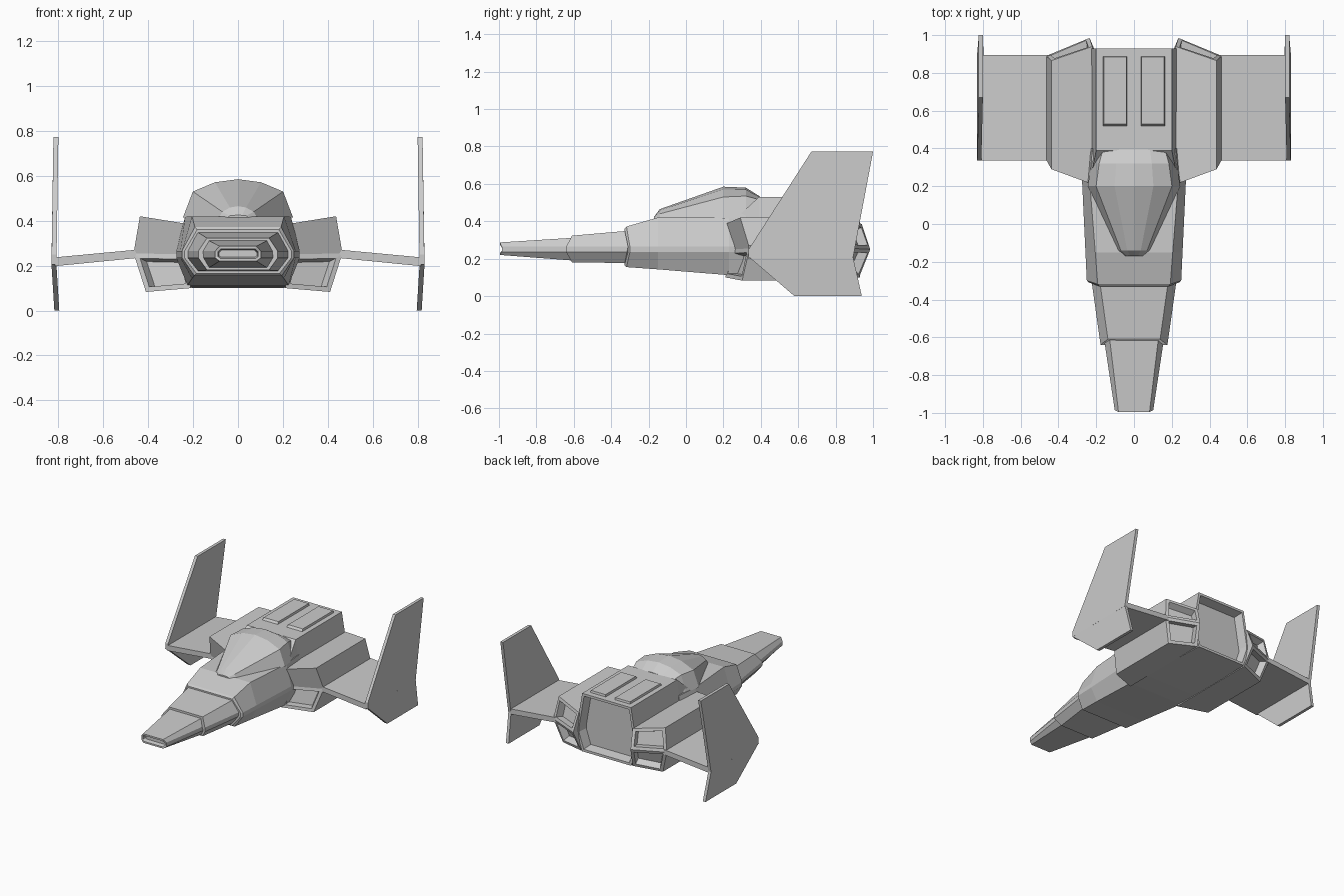
import bpy, bmesh
from mathutils import Vector

if "Cube" in bpy.data.objects:
    bpy.data.objects.remove(bpy.data.objects["Cube"])


def finish(name, bm, mirror=False):
    bmesh.ops.recalc_face_normals(bm, faces=bm.faces[:])
    me = bpy.data.meshes.new(name)
    bm.to_mesh(me)
    bm.free()
    ob = bpy.data.objects.new(name, me)
    bpy.context.collection.objects.link(ob)
    if mirror:
        ob.modifiers.new("mirror", 'MIRROR')
    return ob


def loft(rings):
    """Skin a list of point rings; returns bmesh and its two end caps."""
    bm = bmesh.new()
    vs = [[bm.verts.new(p) for p in r] for r in rings]
    n = len(vs[0])
    for a, b in zip(vs, vs[1:]):
        for i in range(n):
            j = (i + 1) % n
            bm.faces.new((a[i], a[j], b[j], b[i]))
    caps = [bm.faces.new(vs[0]), bm.faces.new(vs[-1])]
    bmesh.ops.recalc_face_normals(bm, faces=bm.faces[:])
    return bm, caps


def recess(bm, face, rim, slope, depth):
    """Framed opening: flat rim, then sunken panel."""
    bmesh.ops.inset_individual(bm, faces=[face], thickness=rim, use_even_offset=True)
    bmesh.ops.inset_individual(bm, faces=[face], thickness=slope, depth=-depth, use_even_offset=True)


def octagon(y, wt, wm, wb, zt, zb, zm=0.25, sweep=0.0):
    half = [(wt, y, zt), (wm, y + sweep, zm + 0.015), (wm, y + sweep, zm - 0.015), (wb, y, zb)]
    return half + [(-x, yy, z) for x, yy, z in reversed(half)]


# Nose tip with slot
bm, caps = loft([octagon(-0.995, 0.082, 0.102, 0.082, 0.287, 0.22, sweep=0.01),
                 octagon(-0.60, 0.13, 0.16, 0.13, 0.312, 0.19)])
recess(bm, caps[0], 0.012, 0.006, 0.03)
finish("nose_tip", bm)

# Middle nose section
bm, caps = loft([octagon(-0.61, 0.138, 0.177, 0.138, 0.323, 0.18, sweep=-0.03),
                 octagon(-0.30, 0.182, 0.225, 0.182, 0.35, 0.177)])
finish("nose_middle", bm)

# Main hull
bm, caps = loft([octagon(-0.33, 0.182, 0.238, 0.185, 0.36, 0.165, sweep=0.02),
                 octagon(-0.318, 0.192, 0.25, 0.195, 0.372, 0.155, sweep=0.018),
                 octagon(-0.15, 0.205, 0.257, 0.205, 0.42, 0.143),
                 octagon(0.23, 0.235, 0.275, 0.225, 0.42, 0.112),
                 octagon(0.40, 0.22, 0.25, 0.22, 0.42, 0.105)])
finish("main_hull", bm)

# Rear hull with large engine opening
bm, caps = loft([octagon(0.27, 0.225, 0.235, 0.22, 0.42, 0.11),
                 octagon(0.39, 0.20, 0.24, 0.22, 0.53, 0.105),
                 octagon(0.93, 0.20, 0.245, 0.20, 0.53, 0.10)])
recess(bm, caps[1], 0.018, 0.012, 0.07)
finish("rear_hull", bm)


# Faceted canopy
def canopy_ring(y, w, zs, zt):
    h = zt - zs
    half = [(w, y, 0.415), (0.82 * w, y, zs), (0.42 * w, y, zs + 0.75 * h)]
    return half + [(0, y, zt)] + [(-x, yy, z) for x, yy, z in reversed(half)]


bm, caps = loft([canopy_ring(-0.17, 0.045, 0.422, 0.425),
                 canopy_ring(-0.14, 0.085, 0.44, 0.465),
                 canopy_ring(0.20, 0.245, 0.53, 0.585),
                 canopy_ring(0.32, 0.225, 0.535, 0.58),
                 canopy_ring(0.395, 0.20, 0.515, 0.533)])
finish("canopy", bm)

# Engine pods: profile x, z with swept front and back y
pod = [(0.22, 0.385, 0.21, 0.94), (0.437, 0.42, 0.29, 0.865), (0.465, 0.255, 0.34, 0.89),
       (0.41, 0.083, 0.30, 0.855), (0.21, 0.10, 0.21, 0.925), (0.235, 0.25, 0.25, 0.985)]
bm = bmesh.new()
fr = [bm.verts.new((x, f, z)) for x, z, f, b in pod]
bk = [bm.verts.new((x, b, z)) for x, z, f, b in pod]
for i in range(6):
    j = (i + 1) % 6
    bm.faces.new((fr[i], fr[j], bk[j], bk[i]))
ends = []
for v in (fr, bk):
    ends.append(bm.faces.new((v[0], v[1], v[2], v[5])))
    ends.append(bm.faces.new((v[5], v[2], v[3], v[4])))
bmesh.ops.recalc_face_normals(bm, faces=bm.faces[:])
for f in ends[1:]:
    recess(bm, f, 0.022, 0.008, 0.05)
finish("engine_pods", bm, True)

# Wings
bm, _ = loft([[(0.44, 0.335, 0.272), (0.44, 0.895, 0.272), (0.44, 0.895, 0.235), (0.44, 0.335, 0.235)],
              [(0.815, 0.335, 0.237), (0.815, 0.895, 0.237), (0.815, 0.895, 0.198), (0.815, 0.335, 0.198)]])
finish("wings", bm, True)


# Tail fins, upper and lower
def fin(name, outline):
    bm, _ = loft([[(x - 0.011, y, z) for x, y, z in outline],
                  [(x + 0.011, y, z) for x, y, z in outline]])
    finish(name, bm, True)


fin("upper_fins", [(0.819, 0.335, 0.25), (0.811, 0.67, 0.772), (0.811, 1.0, 0.772),
                   (0.82, 0.893, 0.205), (0.82, 0.335, 0.205)])
fin("lower_fins", [(0.82, 0.335, 0.21), (0.82, 0.893, 0.21), (0.807, 0.94, 0.0), (0.807, 0.58, 0.0)])

# Raised deck hatches
bm, caps = loft([[(0.035, 0.51, 0.52), (0.165, 0.51, 0.52), (0.165, 0.89, 0.52), (0.035, 0.89, 0.52)],
                 [(0.04, 0.53, 0.545), (0.16, 0.53, 0.545), (0.16, 0.885, 0.545), (0.04, 0.885, 0.545)]])
finish("deck_hatches", bm, True)
